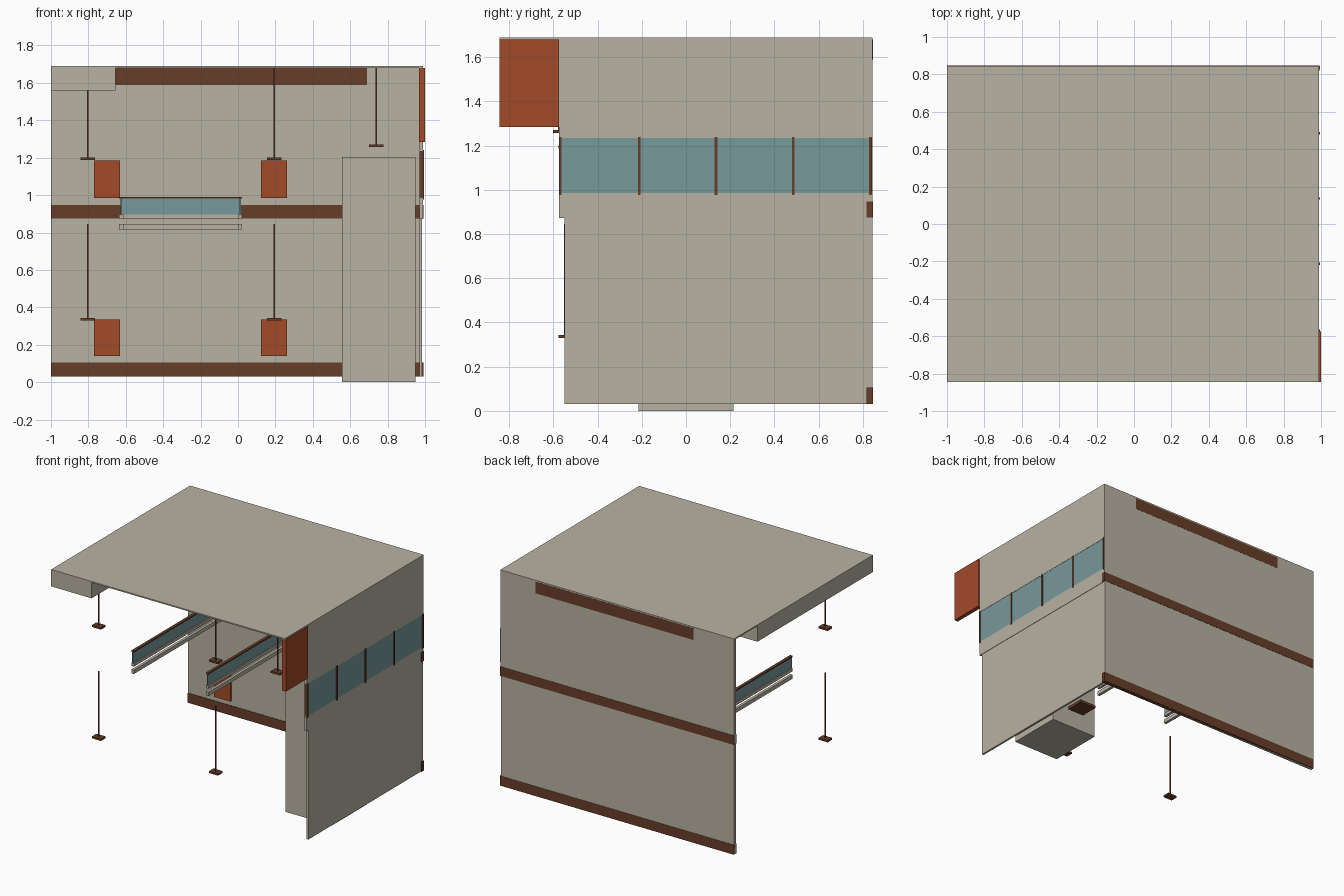
import bpy


def material(name, rgb):
    m = bpy.data.materials.new(name)
    m.diffuse_color = (*rgb, 1.0)
    return m


BEIGE = material("beige plaster", (0.485, 0.445, 0.366))
BROWN = material("dark brown", (0.136, 0.047, 0.022))
RED = material("rust red", (0.366, 0.070, 0.023))
GLASS = material("blue glass", (0.188, 0.319, 0.328))


def box(name, x, y, z, mat):
    """Box from (min, max) ranges on each axis."""
    bpy.ops.mesh.primitive_cube_add(size=1)
    o = bpy.context.object
    o.name = name
    for v in o.data.vertices:
        v.co = [r[0] if c < 0 else r[1] for c, r in zip(v.co, (x, y, z))]
    o.data.materials.append(mat)
    return o


# Roof and the dropped beam on its left side
box("roof_slab", (-1, 0.99), (-0.845, 0.845), (1.68, 1.69), BEIGE)
box("roof_beam", (-1, -0.655), (-0.845, 0.56), (1.56, 1.68), BEIGE)

# Back wall in two storeys, with floor bands and a high vent strip
box("back_wall_lower", (-1, 0.985), (0.82, 0.845), (0.03, 0.80), BEIGE)
box("back_wall_upper", (-1, 0.985), (0.82, 0.845), (0.80, 1.68), BEIGE)
for z0, z1 in ((0.03, 0.105), (0.875, 0.947)):
    box("floor_band", (-1, 0.992), (0.817, 0.847), (z0, z1), BROWN)
box("vent_strip", (-0.655, 0.69), (0.815, 0.8455), (1.59, 1.68), BROWN)

# Right wall around the ribbon window
box("right_wall_lower", (0.97, 0.985), (-0.55, 0.845), (0.03, 0.872), BEIGE)
box("right_wall_sill", (0.97, 0.988), (-0.575, 0.845), (0.872, 0.985), BEIGE)
box("right_wall_upper", (0.97, 0.99), (-0.575, 0.845), (1.235, 1.68), BEIGE)
box("ribbon_window", (0.975, 0.988), (-0.572, 0.842), (0.985, 1.235), GLASS)
for y in (-0.569, -0.212, 0.136, 0.485, 0.835):
    box("window_mullion", (0.97, 0.994), (y - 0.006, y + 0.006), (0.976, 1.24), BROWN)

# Red blade sign at the front corner
box("corner_panel", (0.968, 1.0), (-0.845, -0.575), (1.285, 1.68), RED)

# Service shaft and the small plate behind it
box("service_shaft", (0.555, 0.95), (-0.215, 0.215), (0.0, 1.205), BEIGE)
box("shaft_shelf", (0.67, 0.81), (0.22, 0.36), (0.135, 0.155), BROWN)

# Red panels on the back wall, two per storey
for x in (-0.77, 0.123):
    for z0, z1 in ((0.14, 0.335), (0.985, 1.185)):
        box("wall_panel", (x, x + 0.14), (0.808, 0.82), (z0, z1), RED)


# Hanging lamps: thin rod with a flat square shade
def lamp(x, y, z, top):
    box("lamp_rod", (x - 0.004, x + 0.004), (y - 0.004, y + 0.004), (z, top), BROWN)
    box("lamp_shade", (x - 0.039, x + 0.039), (y - 0.028, y + 0.028),
        (z - 0.007, z + 0.007), BROWN)


for x, top in ((-0.803, 1.56), (0.194, 1.68)):
    lamp(x, -0.548, 0.337, 0.845)
    lamp(x, -0.548, 1.194, top)
lamp(0.74, -0.575, 1.264, 1.68)

# Glass balustrade around three sides of the floor opening
YF, YB = -0.39, 0.70


def balustrade(x, y, inset_x, inset_y):
    gx = (x[0] + inset_x, x[1] - inset_x)
    gy = (y[0] + inset_y, y[1] - inset_y)
    box("balustrade_glass", gx, gy, (0.89, 0.983), GLASS)
    box("balustrade_rail", x, y, (0.981, 0.991), BROWN)
    box("opening_upper_beam", x, y, (0.872, 0.895), BEIGE)
    box("opening_lower_beam", x, y, (0.815, 0.845), BEIGE)


balustrade((-0.635, -0.613), (YF, YB), 0.007, 0)
balustrade((0.0, 0.022), (YF, YB), 0.007, 0)
balustrade((-0.635, 0.022), (YB, YB + 0.022), 0.007, 0.007)
